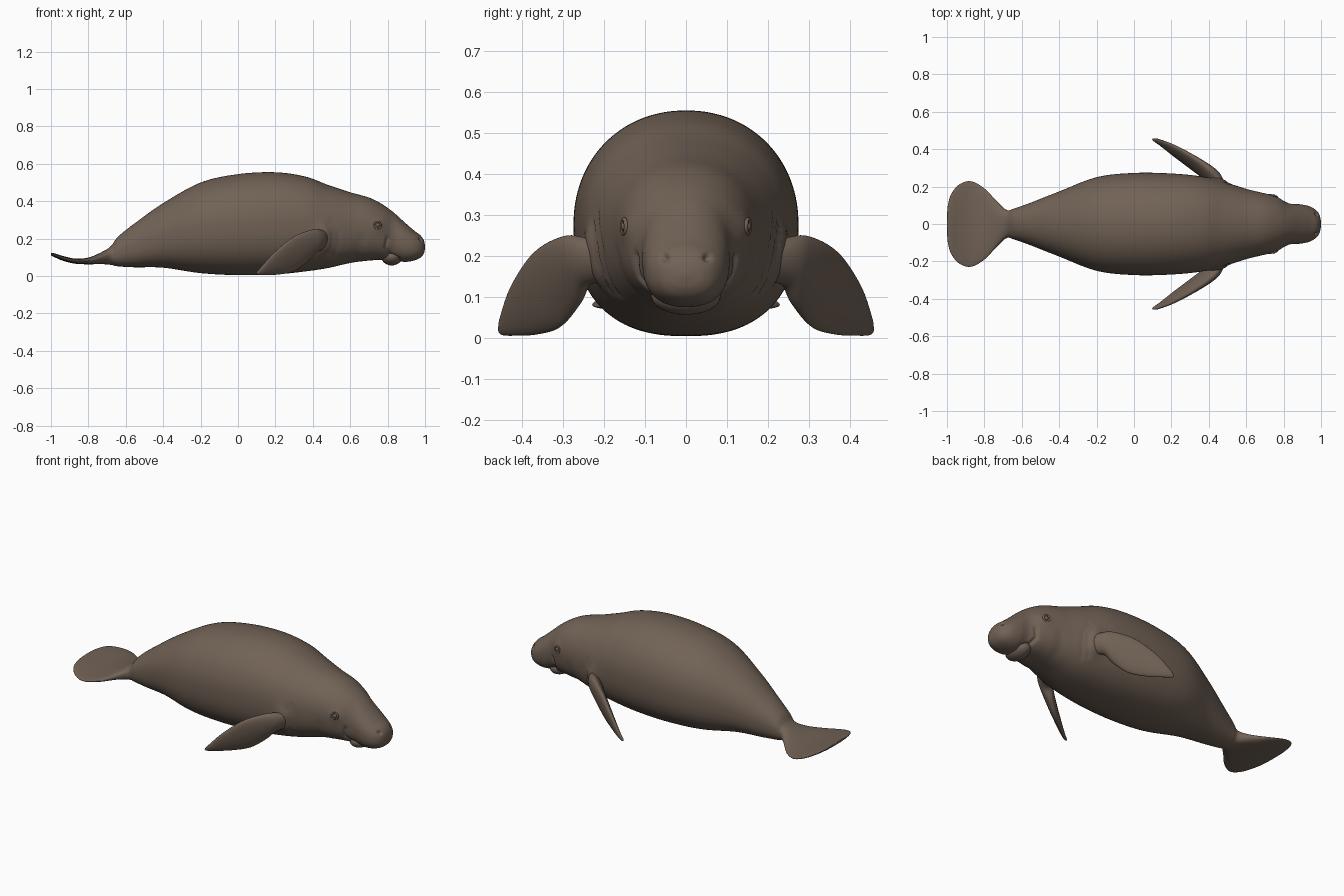
import bpy, bmesh, math
from mathutils import Vector

if "Cube" in bpy.data.objects:
    bpy.data.objects.remove(bpy.data.objects["Cube"])

skin = bpy.data.materials.new("grey brown skin")
skin.diffuse_color = (0.165, 0.122, 0.092, 1)
skin.use_nodes = True
skin.node_tree.nodes["Principled BSDF"].inputs["Base Color"].default_value = skin.diffuse_color


def spline(rows, steps):
    """Catmull-Rom interpolation through rows of numbers."""
    out = []
    for i in range(len(rows) - 1):
        p0, p1, p2, p3 = (rows[max(0, min(len(rows) - 1, i + k))] for k in (-1, 0, 1, 2))
        for s in range(steps):
            t = s / steps
            out.append([0.5 * (2 * b + (c - a) * t + (2 * a - 5 * b + 4 * c - d) * t * t
                               + (3 * b - a - 3 * c + d) * t ** 3)
                        for a, b, c, d in zip(p0, p1, p2, p3)])
    return out + [list(rows[-1])]


def power(v, n):
    return math.copysign(abs(v) ** (2 / n), v)


def loft(name, rings, sculpt=None):
    bm = bmesh.new()
    loops = [[bm.verts.new(p) for p in ring] for ring in rings]
    n = len(loops[0])
    for a, b in zip(loops, loops[1:]):
        for i in range(n):
            j = (i + 1) % n
            bm.faces.new((a[i], a[j], b[j], b[i]))
    bm.faces.new(loops[0])
    bm.faces.new(loops[-1])
    bmesh.ops.recalc_face_normals(bm, faces=bm.faces)
    bm.normal_update()
    if sculpt:
        moves = [(v, v.normal * sculpt(v.co)) for v in bm.verts if v.co.x > 0.3]
        for v, d in moves:
            v.co += d
    return finish(name, bm)


def finish(name, bm):
    me = bpy.data.meshes.new(name)
    bm.to_mesh(me)
    bm.free()
    me.materials.append(skin)
    for p in me.polygons:
        p.use_smooth = True
    ob = bpy.data.objects.new(name, me)
    bpy.context.collection.objects.link(ob)
    return ob


def ball(name, centre, size, mirror=False):
    bm = bmesh.new()
    bmesh.ops.create_uvsphere(bm, u_segments=32, v_segments=20, radius=1)
    for v in bm.verts:
        v.co = Vector(centre) + Vector(a * b for a, b in zip(v.co, size))
    ob = finish(name, bm)
    if mirror:
        mirror_y(ob)
    return ob


def mirror_y(ob):
    m = ob.modifiers.new("mirror", 'MIRROR')
    m.use_axis = (False, True, False)


# Body with tail paddle: x, half width, bottom z, top z
stations = [
    (-1.0, 0.03, 0.114, 0.122), (-0.995, 0.10, 0.108, 0.124), (-0.975, 0.165, 0.098, 0.12),
    (-0.93, 0.214, 0.08, 0.106), (-0.87, 0.228, 0.066, 0.094), (-0.80, 0.19, 0.063, 0.099),
    (-0.73, 0.118, 0.064, 0.128), (-0.68, 0.075, 0.06, 0.16), (-0.64, 0.083, 0.052, 0.212),
    (-0.55, 0.115, 0.047, 0.284), (-0.40, 0.174, 0.045, 0.39), (-0.20, 0.25, 0.016, 0.50),
    (0.0, 0.273, 0.005, 0.545), (0.2, 0.27, 0.009, 0.555), (0.36, 0.254, 0.025, 0.532),
    (0.48, 0.225, 0.043, 0.488), (0.60, 0.188, 0.07, 0.448), (0.70, 0.163, 0.083, 0.42),
    (0.77, 0.139, 0.086, 0.385), (0.83, 0.110, 0.085, 0.342), (0.89, 0.105, 0.076, 0.288),
    (0.94, 0.094, 0.083, 0.245), (0.975, 0.072, 0.098, 0.218), (0.993, 0.045, 0.12, 0.192),
    (1.0, 0.012, 0.147, 0.165)]
SEG = 112
rings = []
for x, w, lo, hi in spline(stations, 10):
    ring = []
    for k in range(SEG):
        c, s = math.cos(2 * math.pi * k / SEG), math.sin(2 * math.pi * k / SEG)
        n = 2.4 if s < 0 else 2.1
        ring.append((x, w * power(c, n), (lo + hi) / 2 + (hi - lo) / 2 * power(s, n)))
    rings.append(ring)

# Creases and swellings in side view: points, depth, radius
creases = [
    ([(0.80, 0.20), (0.79, 0.15), (0.81, 0.115), (0.86, 0.09)], -0.010, 0.009),   # mouth
    ([(0.48, 0.28), (0.505, 0.23), (0.505, 0.17), (0.48, 0.12)], -0.007, 0.009),  # neck fold
    ([(0.50, 0.30), (0.535, 0.23), (0.53, 0.16), (0.51, 0.11)], -0.005, 0.010),
    ([(0.46, 0.23), (0.46, 0.17)], 0.015, 0.05),                                  # shoulder
    ([(0.75, 0.27), (0.75, 0.27)], 0.007, 0.035),                                 # eye brow
    ([(0.66, 0.20), (0.64, 0.12)], -0.004, 0.03)]                                 # cheek


def seg_dist(p, a, b):
    a, b = Vector(a), Vector(b)
    d = b - a
    t = max(0, min(1, (p - a).dot(d) / max(d.length_squared, 1e-9)))
    return (p - a - d * t).length


def sculpt(co):
    out = 0
    side = min(1, max(0, (abs(co.y) - 0.03) / 0.05))
    p = Vector((co.x, co.z))
    if side > 0:
        for pts, amp, rad in creases:
            d = min(seg_dist(p, a, b) for a, b in zip(pts, pts[1:]))
            out += side * amp * math.exp(-(d / rad) ** 2)
    if co.x > 0.85:  # nostril pits
        d = math.hypot(abs(co.y) - 0.053, co.z - 0.197)
        out -= 0.013 * math.exp(-(d / 0.009) ** 2)
    return out


body = loft("body", rings, sculpt)


# Eyes set on the skin, with a lid around each
eye = min((v.co for v in body.data.vertices if v.co.y > 0),
          key=lambda c: math.hypot(c.x - 0.75, c.z - 0.272)).copy()
ball("eyes", eye - Vector((0, 0.004, 0)), (0.012, 0.010, 0.012), True)
bm = bmesh.new()
lid = []
for i in range(24):
    a = 2 * math.pi * i / 24
    for j in range(8):
        b = 2 * math.pi * j / 8
        r = 0.018 + 0.005 * math.cos(b)
        lid.append(bm.verts.new((eye.x + r * math.cos(a),
                                 eye.y - 0.002 - 0.25 * r * math.cos(a) + 0.005 * math.sin(b),
                                 eye.z + r * math.sin(a))))
for i in range(24):
    for j in range(8):
        k, m = (i + 1) % 24, (j + 1) % 8
        bm.faces.new([lid[q] for q in (i * 8 + j, k * 8 + j, k * 8 + m, i * 8 + m)])
bmesh.ops.recalc_face_normals(bm, faces=bm.faces)
mirror_y(finish("eyelids", bm))

# Lower jaw under the muzzle
ball("lower_jaw", (0.822, 0, 0.103), (0.056, 0.085, 0.046))

# Flippers: leading edge xyz, trailing edge xyz, half thickness
blade = [
    (0.49, 0.17, 0.23, 0.45, 0.16, 0.14, 0.035), (0.45, 0.25, 0.245, 0.415, 0.235, 0.13, 0.036),
    (0.40, 0.302, 0.248, 0.37, 0.262, 0.08, 0.034), (0.30, 0.37, 0.21, 0.30, 0.307, 0.027, 0.026),
    (0.20, 0.425, 0.13, 0.22, 0.363, 0.009, 0.018), (0.13, 0.452, 0.055, 0.145, 0.42, 0.006, 0.011),
    (0.105, 0.457, 0.025, 0.11, 0.443, 0.007, 0.007), (0.098, 0.456, 0.015, 0.099, 0.452, 0.011, 0.002)]
rings = []
for row in spline(blade, 8):
    lead, trail, th = Vector(row[:3]), Vector(row[3:6]), row[6]
    mid, half = (lead + trail) / 2, (lead - trail) / 2
    nrm = half.cross(Vector((-0.32, 0.2, -0.2))).normalized()
    rings.append([mid + half * math.cos(2 * math.pi * k / 40) + nrm * th * math.sin(2 * math.pi * k / 40)
                  for k in range(40)])
mirror_y(loft("flippers", rings))
